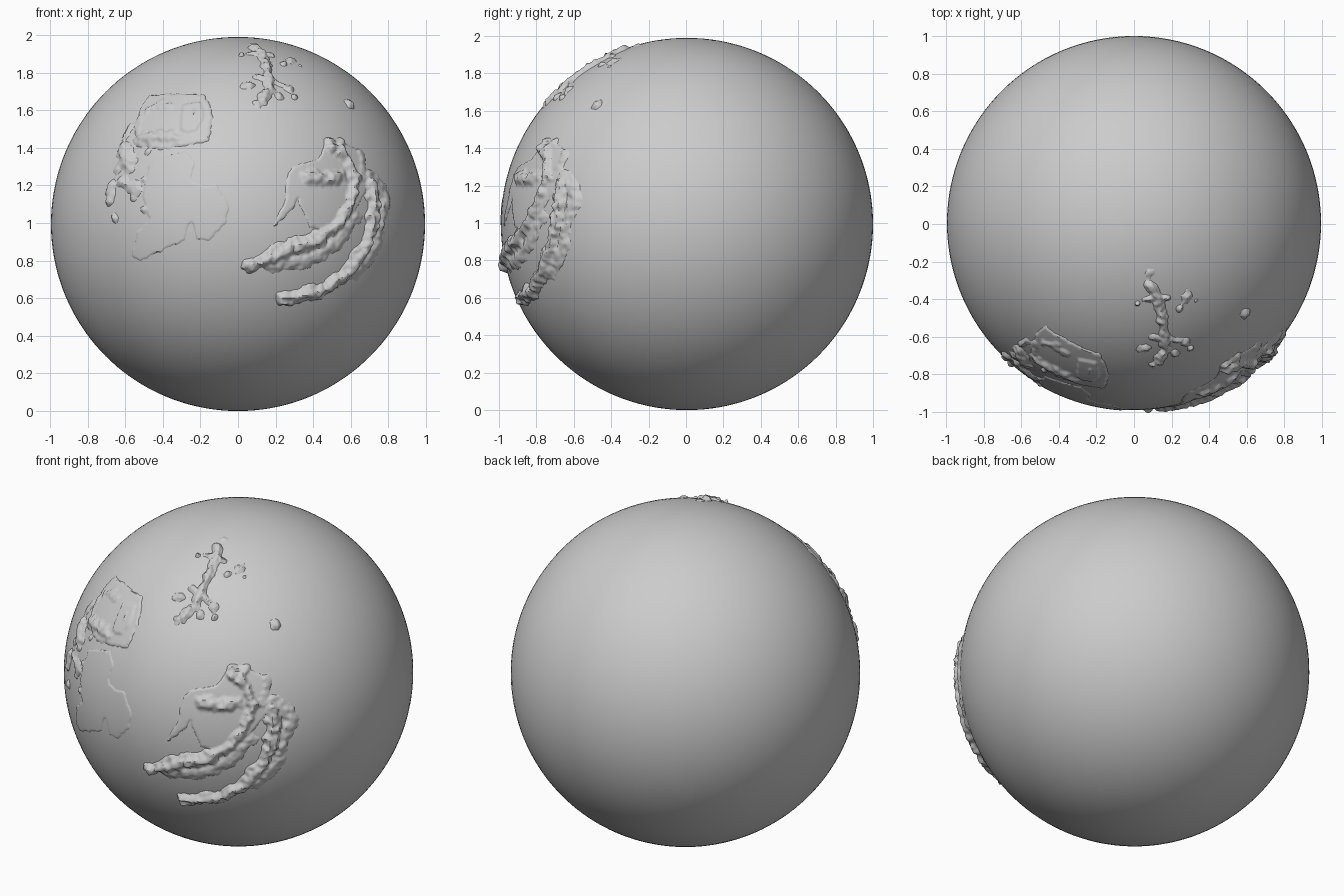
import bpy, bmesh, math
from mathutils import Vector, noise

if "Cube" in bpy.data.objects:
    bpy.data.objects.remove(bpy.data.objects["Cube"])

R = 0.995
C = Vector((0, 0.005, R))

mat = bpy.data.materials.new("plain grey")
mat.diffuse_color = (0.6, 0.6, 0.6, 1)
mat.use_nodes = True
mat.node_tree.nodes["Principled BSDF"].inputs["Base Color"].default_value = mat.diffuse_color


def front(x, z):
    """Point on the sphere seen at x, z from the front."""
    z -= R
    return Vector((x, -math.sqrt(max(0, R * R - x * x - z * z)), z))


def top(x, y):
    """Point on the sphere seen at x, y from the top."""
    y -= 0.005
    return Vector((x, y, math.sqrt(max(0, R * R - x * x - y * y))))


def pairs(flat, f):
    return [f(flat[i], flat[i + 1]) for i in range(0, len(flat), 2)]


# Mountain ridges: path, half width, height
ridges = [(pairs(p, front), w, h) for p, w, h in (
    ([.07, .77, .22, .84, .38, .89, .50, .97, .59, 1.08, .62, 1.22, .58, 1.33, .50, 1.40], .04, .034),
    ([.22, .84, .30, .88, .43, .90], .055, .034),
    ([.37, 1.25, .45, 1.23, .54, 1.25], .055, .030),
    ([.48, 1.43, .55, 1.43], .03, .018),
    ([.25, .60, .43, .64, .58, .74, .68, .88, .72, 1.04, .71, 1.20], .045, .034),
    ([.16, .78, .36, .80, .53, .90, .62, 1.03], .045, .012),
    ([.62, .73, .73, .87, .77, 1.05, .79, 1.14, .70, 1.25], .045, .014),
    ([.65, 1.36, .66, 1.24], .035, .012),
    ([-.50, 1.45, -.42, 1.46, -.33, 1.45], .06, .022),
    ([-.48, 1.60, -.42, 1.63, -.36, 1.61], .045, .016),
    ([-.52, 1.48, -.52, 1.56], .03, .012),
    ([-.60, 1.46, -.57, 1.52], .025, .014),
    ([-.67, 1.20, -.68, 1.12], .03, .016),
    ([-.66, 1.04, -.65, 1.02], .022, .014),
    ([-.61, 1.38, -.58, 1.32], .055, .022),
    ([-.62, 1.22, -.54, 1.18], .035, .014),
)]

# Small islands: x, position, radius
for x, z, r in ((-.50, 1.23, .018), (-.47, 1.30, .016), (-.50, 1.07, .02), (-.48, 1.38, .02),
                (-.56, 1.13, .018), (-.64, 1.28, .025), (-.54, 1.43, .02)):
    ridges.append(([front(x, z)] * 2, r, .012))
for x, y, r in ((.09, -.26, .035), (.28, -.39, .04), (.24, -.45, .02), (.05, -.66, .03),
                (.27, -.63, .03), (.22, -.69, .025), (.33, -.41, .015), (.59, -.48, .03),
                (.02, -.42, .012), (.10, -.75, .03), (.30, -.66, .015)):
    ridges.append(([top(x, y)] * 2, r, .016))

# Island chain near the top
ridges.append((pairs([.08, -.33, .13, -.39, .15, -.50, .16, -.58, .17, -.66, .13, -.73], top), .028, .022))
ridges.append((pairs([.06, -.40, .18, -.39], top), .02, .014))
ridges.append((pairs([.10, -.60, .25, -.62], top), .02, .014))

# Lowland plates: outline seen from the front, height
plates = [(p, pairs(p, front), h) for p, h in (
    ([.19, .98, .25, 1.12, .26, 1.27, .34, 1.32, .42, 1.33, .48, 1.44, .58, 1.42, .67, 1.36,
      .69, 1.20, .62, 1.05, .50, .95, .38, .98, .32, 1.13, .28, 1.06], .006),
    ([-.56, .82, -.54, .95, -.47, 1.02, -.51, 1.15, -.47, 1.32, -.28, 1.39, -.23, 1.32, -.25, 1.24,
      -.19, 1.20, -.12, 1.21, -.05, 1.09, -.07, .99, -.15, .91, -.22, .91, -.25, 1.0,
      -.28, .91, -.41, .85, -.52, .80], .004),
    ([-.53, 1.42, -.53, 1.60, -.47, 1.68, -.34, 1.69, -.17, 1.68, -.13, 1.56, -.16, 1.44,
      -.28, 1.41, -.42, 1.39], .007),
    ([-.31, 1.63, -.19, 1.65, -.16, 1.55, -.21, 1.47, -.31, 1.47], .016),
    ([-.26, 1.60, -.21, 1.61, -.20, 1.55, -.25, 1.51], .022),
)]


def seg_dist(p, a, b):
    d = b - a
    n = d.length_squared
    t = max(0, min(1, (p - a).dot(d) / n)) if n else 0
    return (p - a - d * t).length


def inside(x, z, poly):
    hit = False
    n = len(poly) // 2
    for i in range(n):
        x1, z1, x2, z2 = poly[2 * i], poly[2 * i + 1], poly[2 * i - 2], poly[2 * i - 1]
        if (z1 > z) != (z2 > z) and x < (x2 - x1) * (z - z1) / (z2 - z1) + x1:
            hit = not hit
    return hit


def box(pts, m):
    mid = sum(pts, Vector()) / len(pts)
    return mid, max((q - mid).length for q in pts) + m


ridges = [(p, w, h, *box(p, w + .05)) for p, w, h in ridges]
plates = [(f, p, h, *box(p, .07)) for f, p, h in plates]
LOW = -0.012


def height(p):
    """Terrain height over the sea; negative under water."""
    best = LOW
    n1 = noise.noise(p * 14)
    n2 = noise.noise(p * 34 + Vector((5, 3, 1)))
    rough = .014 * n1 + .012 * n2
    for pts, w, h, mid, rad in ridges:
        if (p - mid).length < rad:
            d = min(seg_dist(p, a, b) for a, b in zip(pts, pts[1:]))
            s = w - d + rough * min(1.3, w / .03)
            # steep shore, then a shelf, then a rounded crest
            u = max(0, min(1, s / w))
            v = h * (.35 * min(1, u * 4) + .65 * min(1, max(0, u - .3) * 2.2)) * (1 + .35 * n2)
            best = max(best, v if s > 0 else s)
    for flat, pts, h, mid, rad in plates:
        if (p - mid).length < rad:
            d = min(seg_dist(p, pts[i - 1], pts[i]) for i in range(len(pts)))
            s = (d if inside(p.x, p.z + R, flat) else -d) + rough * .7
            best = max(best, min(h, s * .8))
    return best


def make_object(name, bm):
    me = bpy.data.meshes.new(name)
    bm.to_mesh(me)
    bm.free()
    me.materials.append(mat)
    ob = bpy.data.objects.new(name, me)
    bpy.context.collection.objects.link(ob)
    bpy.ops.object.select_all(action='DESELECT')
    ob.select_set(True)
    bpy.context.view_layer.objects.active = ob
    return ob


# Smooth globe
bm = bmesh.new()
bmesh.ops.create_uvsphere(bm, u_segments=128, v_segments=72, radius=R)
bmesh.ops.translate(bm, verts=bm.verts, vec=C)
make_object("globe", bm)
bpy.ops.object.shade_smooth()

# Raised land on the front, kept only where it breaks the globe's surface
bm = bmesh.new()
step = math.radians(.5)
rows = []
for j in range(-56, 158):
    lat = j * step
    row = []
    for i in range(-96, 130):
        lon = i * step
        p = Vector((math.sin(lon) * math.cos(lat), -math.cos(lon) * math.cos(lat), math.sin(lat)))
        row.append((p, height(p * R)))
    rows.append(row)
verts = {}


def vert(j, i):
    if (j, i) not in verts:
        p, h = rows[j][i]
        verts[j, i] = bm.verts.new(C + p * (R + h))
    return verts[j, i]


for j in range(len(rows) - 1):
    for i in range(len(rows[0]) - 1):
        quad = ((j, i), (j, i + 1), (j + 1, i + 1), (j + 1, i))
        if max(rows[a][b][1] for a, b in quad) > 0:
            bm.faces.new([vert(a, b) for a, b in quad])
make_object("raised_land", bm)
bpy.ops.object.shade_smooth_by_angle(angle=math.radians(40))
